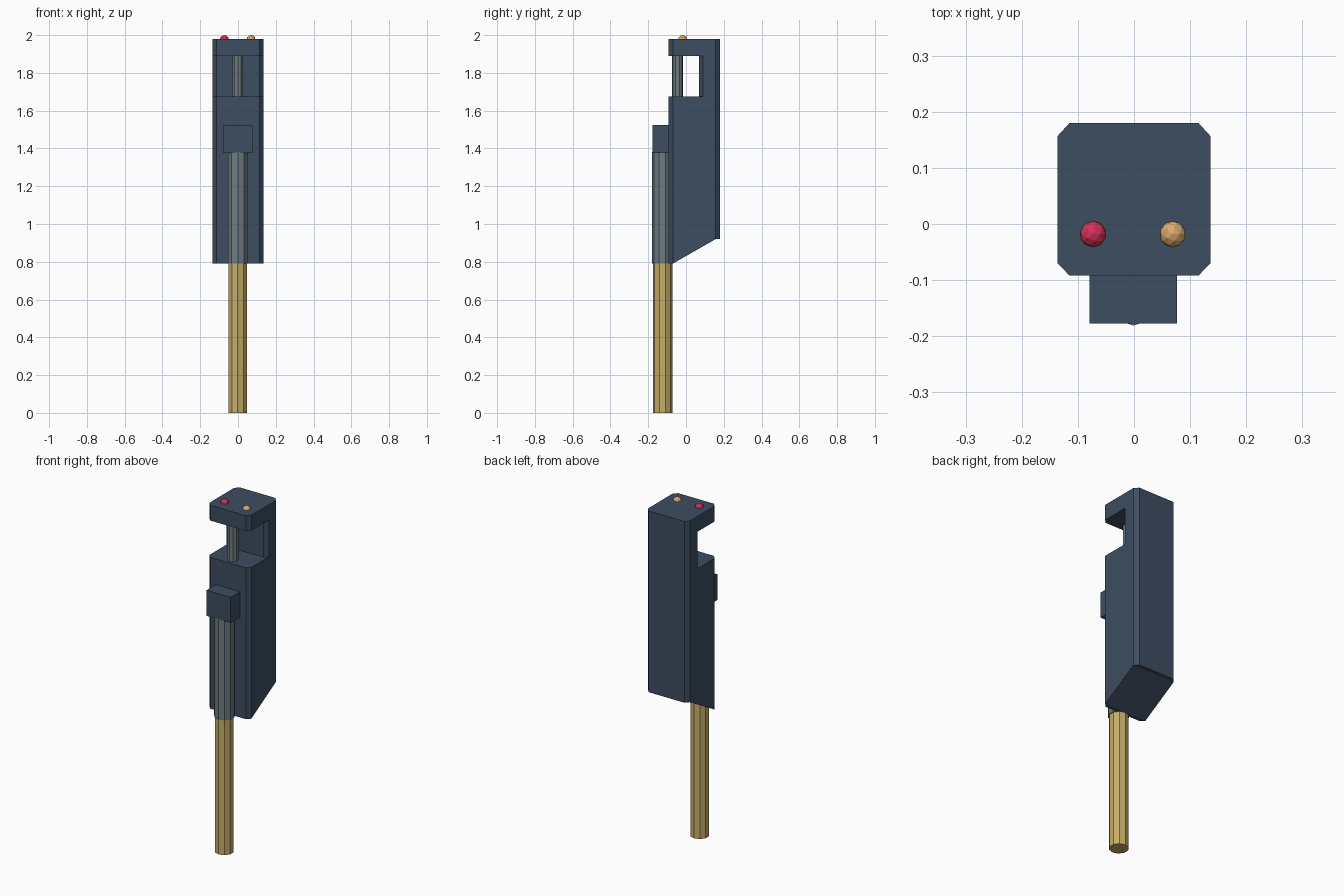
import bpy, bmesh
from math import radians

if "Cube" in bpy.data.objects:
    bpy.data.objects.remove(bpy.data.objects["Cube"])


def material(name, rgb):
    m = bpy.data.materials.new(name)
    m.diffuse_color = (*rgb, 1)
    m.use_nodes = True
    m.node_tree.nodes["Principled BSDF"].inputs["Base Color"].default_value = m.diffuse_color
    return m


NAVY = material("navy", (0.047, 0.074, 0.12))
STEEL = material("steel", (0.15, 0.20, 0.215))
TAN = material("tan", (0.56, 0.42, 0.14))
RED = material("red", (0.66, 0.03, 0.10))
AMBER = material("amber", (0.70, 0.40, 0.15))


def finish(bm, name, mat):
    bmesh.ops.recalc_face_normals(bm, faces=bm.faces)
    me = bpy.data.meshes.new(name)
    bm.to_mesh(me)
    bm.free()
    ob = bpy.data.objects.new(name, me)
    bpy.context.collection.objects.link(ob)
    me.materials.append(mat)
    return ob


def prism(name, outline, bottoms, top, bottom_faces, mat):
    """Extrude a plan outline; each corner has its own bottom height."""
    bm = bmesh.new()
    lo = [bm.verts.new((x, y, z)) for (x, y), z in zip(outline, bottoms)]
    hi = [bm.verts.new((x, y, top)) for x, y in outline]
    n = len(outline)
    for i in range(n):
        j = (i + 1) % n
        bm.faces.new((lo[i], lo[j], hi[j], hi[i]))
    bm.faces.new(hi)
    for f in bottom_faces:
        bm.faces.new([lo[i] for i in f])
    return finish(bm, name, mat)


def rod(name, x, y, r, z0, z1, sides, mat):
    bpy.ops.mesh.primitive_cylinder_add(
        vertices=sides, radius=r, depth=z1 - z0, location=(x, y, (z0 + z1) / 2))
    ob = bpy.context.object
    ob.name = name
    ob.data.materials.append(mat)
    return ob


# Body: chamfered column with a sloping underside
right = [(0.115, -0.092), (0.136, -0.07), (0.136, 0.157), (0.115, 0.18)]
outline = right + [(-x, y) for x, y in reversed(right)]
heights = [0.79, 0.79, 0.92, 0.92]
body = prism("body", outline, heights + heights[::-1], 1.98,
             [(0, 1, 6, 7), (1, 2, 5, 6), (2, 3, 4, 5)], NAVY)

# Open notch below the head, leaving a chamfered back wall
half = [(0.157, -0.2), (0.157, 0.11), (0.115, 0.07)]
cutter = prism("notch_cutter", half + [(-x, y) for x, y in reversed(half)],
               [1.675] * 6, 1.89, [range(6)], NAVY)
cutter.hide_render = True
mod = body.modifiers.new("notch", 'BOOLEAN')
mod.operation = 'DIFFERENCE'
mod.solver = 'EXACT'
mod.object = cutter
bpy.context.view_layer.objects.active = body
bpy.ops.object.modifier_apply(modifier="notch")
bpy.data.objects.remove(cutter)

# Post in the notch, front barrel and handle
rod("notch_post", -0.001, -0.045, 0.03, 1.67, 1.895, 10, STEEL)
rod("barrel", -0.001, -0.125, 0.056, 0.79, 1.38, 10, STEEL)
rod("handle", -0.002, -0.124, 0.052, 0.0, 0.795, 10, TAN)

# Block capping the barrel
bpy.ops.mesh.primitive_cube_add(size=1, location=(-0.001, -0.1285, 1.45))
block = bpy.context.object
block.name = "barrel_cap"
block.scale = (0.156, 0.097, 0.15)
block.data.materials.append(NAVY)

# Two indicator buttons on the top
for name, x, mat in (("red_button", -0.073, RED), ("amber_button", 0.069, AMBER)):
    bpy.ops.mesh.primitive_ico_sphere_add(
        subdivisions=2, radius=0.024, location=(x, -0.018, 1.976))
    ob = bpy.context.object
    ob.name = name
    ob.data.materials.append(mat)
